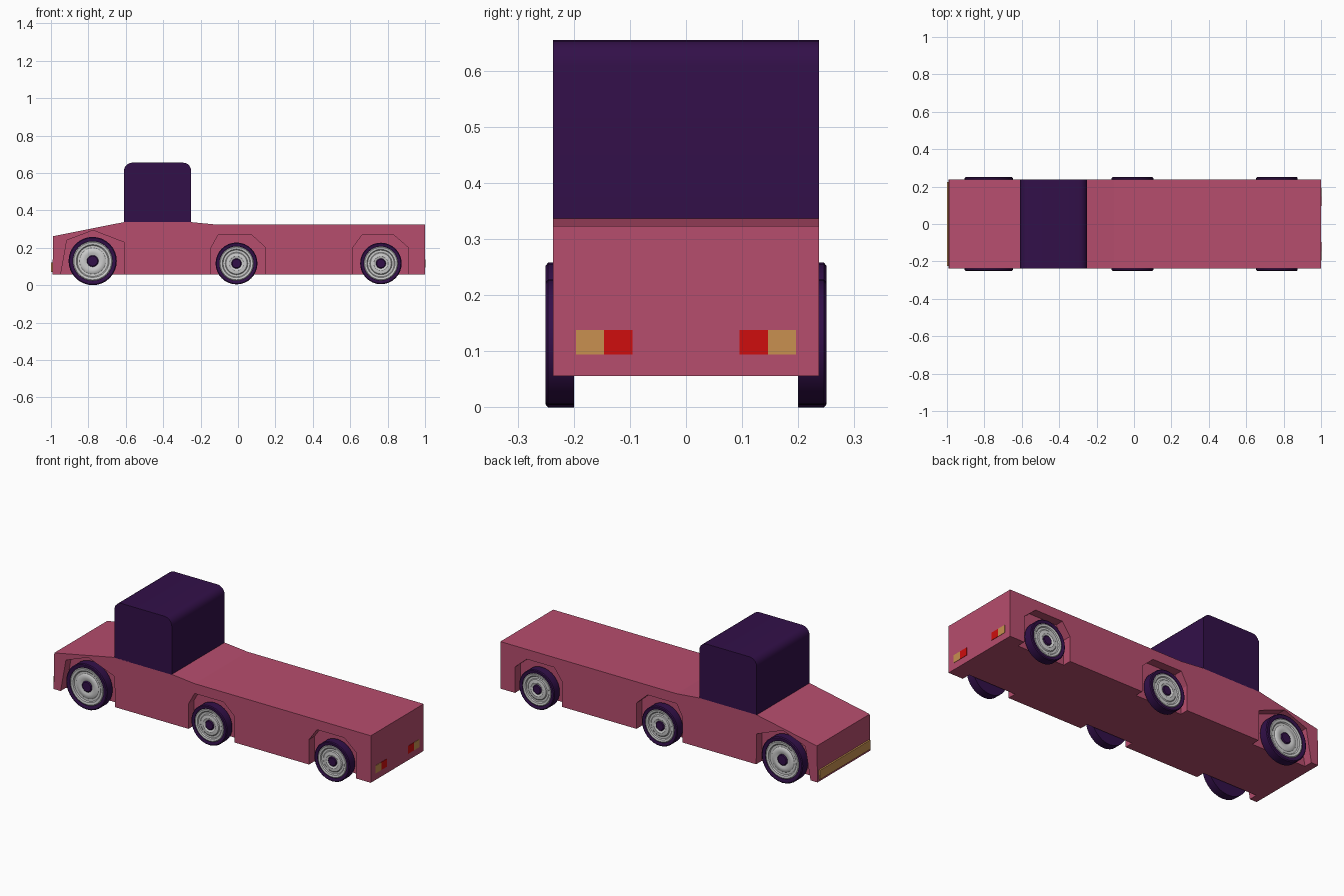
import bpy, bmesh
from math import pi, sin, cos
from mathutils import Matrix

if "Cube" in bpy.data.objects:
    bpy.data.objects.remove(bpy.data.objects["Cube"])


def material(name, r, g, b):
    m = bpy.data.materials.new(name)
    m.diffuse_color = (r, g, b, 1)
    m.use_nodes = True
    m.node_tree.nodes["Principled BSDF"].inputs["Base Color"].default_value = m.diffuse_color
    return m


PAINT = material("rose_paint", 0.47, 0.075, 0.155)
DARK = material("dark_purple", 0.032, 0.005, 0.066)
METAL = material("wheel_metal", 0.56, 0.57, 0.57)
RED = material("red_lens", 0.62, 0.004, 0.004)
AMBER = material("amber_lens", 0.58, 0.28, 0.08)


def finish(name, bm, mat, smooth=None):
    bmesh.ops.recalc_face_normals(bm, faces=bm.faces)
    me = bpy.data.meshes.new(name)
    bm.to_mesh(me)
    bm.free()
    if mat:
        me.materials.append(mat)
    ob = bpy.data.objects.new(name, me)
    bpy.context.collection.objects.link(ob)
    if smooth:
        bpy.ops.object.select_all(action='DESELECT')
        ob.select_set(True)
        bpy.context.view_layer.objects.active = ob
        bpy.ops.object.shade_smooth_by_angle(angle=smooth)
    return ob


def extrude(name, profile, y0, y1, mat, smooth=None):
    """Side profile of (x, z) points extruded from y0 to y1."""
    bm = bmesh.new()
    face = bm.faces.new([bm.verts.new((x, y0, z)) for x, z in profile])
    geom = bmesh.ops.extrude_face_region(bm, geom=[face])["geom"]
    verts = [v for v in geom if isinstance(v, bmesh.types.BMVert)]
    bmesh.ops.translate(bm, verts=verts, vec=(0, y1 - y0, 0))
    return finish(name, bm, mat, smooth)


def box(name, x, y, z, mat):
    return extrude(name, [(x[0], z[0]), (x[1], z[0]), (x[1], z[1]), (x[0], z[1])], *y, mat)


def lathe(name, profile, x, z, radius, side, mat, steps=32):
    """Profile of (radius fraction, depth behind the outer wheel face) spun about y."""
    bm = bmesh.new()
    vs = [bm.verts.new((r * radius, side * (0.25 - d), 0)) for r, d in profile]
    es = [bm.edges.new(p) for p in zip(vs, vs[1:])]
    bmesh.ops.spin(bm, geom=vs + es, cent=(0, 0, 0), axis=(0, 1, 0), angle=2 * pi, steps=steps)
    bmesh.ops.remove_doubles(bm, verts=bm.verts, dist=1e-5)
    bmesh.ops.transform(bm, verts=bm.verts, matrix=Matrix.Translation((x, 0, z)))
    return finish(name, bm, mat, 0.6)


# Body with polygonal wheel arches cut into both sides
W = 0.237
body = extrude("body", [(-0.992, 0.056), (1, 0.056), (1, 0.323), (-0.107, 0.323),
                        (-0.25, 0.337), (-0.61, 0.337), (-0.988, 0.262)], -W, W, PAINT)
arches = {
    "front": [(-0.958, 0), (-0.915, 0.24), (-0.775, 0.293), (-0.609, 0.229), (-0.606, 0)],
    "middle": [(-0.145, 0), (-0.145, 0.198), (-0.107, 0.267), (0.075, 0.267),
               (0.145, 0.203), (0.145, 0)],
    "rear": [(0.612, 0), (0.612, 0.198), (0.662, 0.267), (0.834, 0.267),
             (0.908, 0.203), (0.908, 0)],
}
cutters = []
for key, prof in arches.items():
    for side in (-1, 1):
        cut = extrude(f"{key}_arch_cutter", prof, side * 0.188, side * 0.3, None)
        cut.hide_render = True
        cutters.append(cut)
        mod = body.modifiers.new("arch", 'BOOLEAN')
        mod.operation = 'DIFFERENCE'
        mod.solver = 'EXACT'
        mod.object = cut
bpy.ops.object.select_all(action='DESELECT')
bpy.context.view_layer.objects.active = body
body.select_set(True)
for mod in list(body.modifiers):
    bpy.ops.object.modifier_apply(modifier=mod.name)
for cut in cutters:
    bpy.data.objects.remove(cut)

# Cab with rounded front and rear roof edges
R, X0, X1, TOP = 0.045, -0.61, -0.25, 0.655
cab = [(X0, 0.335), (X1, 0.335)]
for cx, start in ((X1 - R, 0), (X0 + R, pi / 2)):
    for i in range(6):
        a = start + i * pi / 10
        cab.append((cx + R * cos(a), TOP - R + R * sin(a)))
extrude("cab", cab, -W, W, DARK, 0.5)

# Wheels: tyre, stepped metal rim and hub cap
tyre = [(0, 0.02), (0.8, 0.02), (0.82, 0.003), (0.86, 0), (0.96, 0), (1, 0.004), (1, 0.05), (0, 0.05)]
rim = [(0, 0.008), (0.28, 0.008), (0.34, 0.004), (0.5, 0.006), (0.54, 0.01), (0.64, 0.01),
       (0.68, 0.005), (0.78, 0.003), (0.82, 0.006), (0.82, 0.024), (0, 0.024)]
cap = [(0, 0.002), (0.2, 0.002), (0.24, 0.006), (0.24, 0.012), (0, 0.012)]
for key, x, z, r in (("front", -0.777, 0.129, 0.129),
                     ("middle", -0.008, 0.116, 0.112),
                     ("rear", 0.764, 0.116, 0.111)):
    for label, side in (("near", -1), ("far", 1)):
        for part, prof, mat in (("tyre", tyre, DARK), ("rim", rim, METAL), ("hub_cap", cap, DARK)):
            lathe(f"{key}_{label}_{part}", prof, x, z, r, side, mat)

# Front bumper bar
box("bumper", (-1.0, -0.985), (-0.225, 0.225), (0.07, 0.122), AMBER)

# Tail lights
for label, side in (("near", -1), ("far", 1)):
    box(f"{label}_brake_light", (0.99, 1.002), (side * 0.095, side * 0.146), (0.094, 0.138), RED)
    box(f"{label}_turn_light", (0.99, 1.002), (side * 0.146, side * 0.196), (0.094, 0.138), AMBER)
